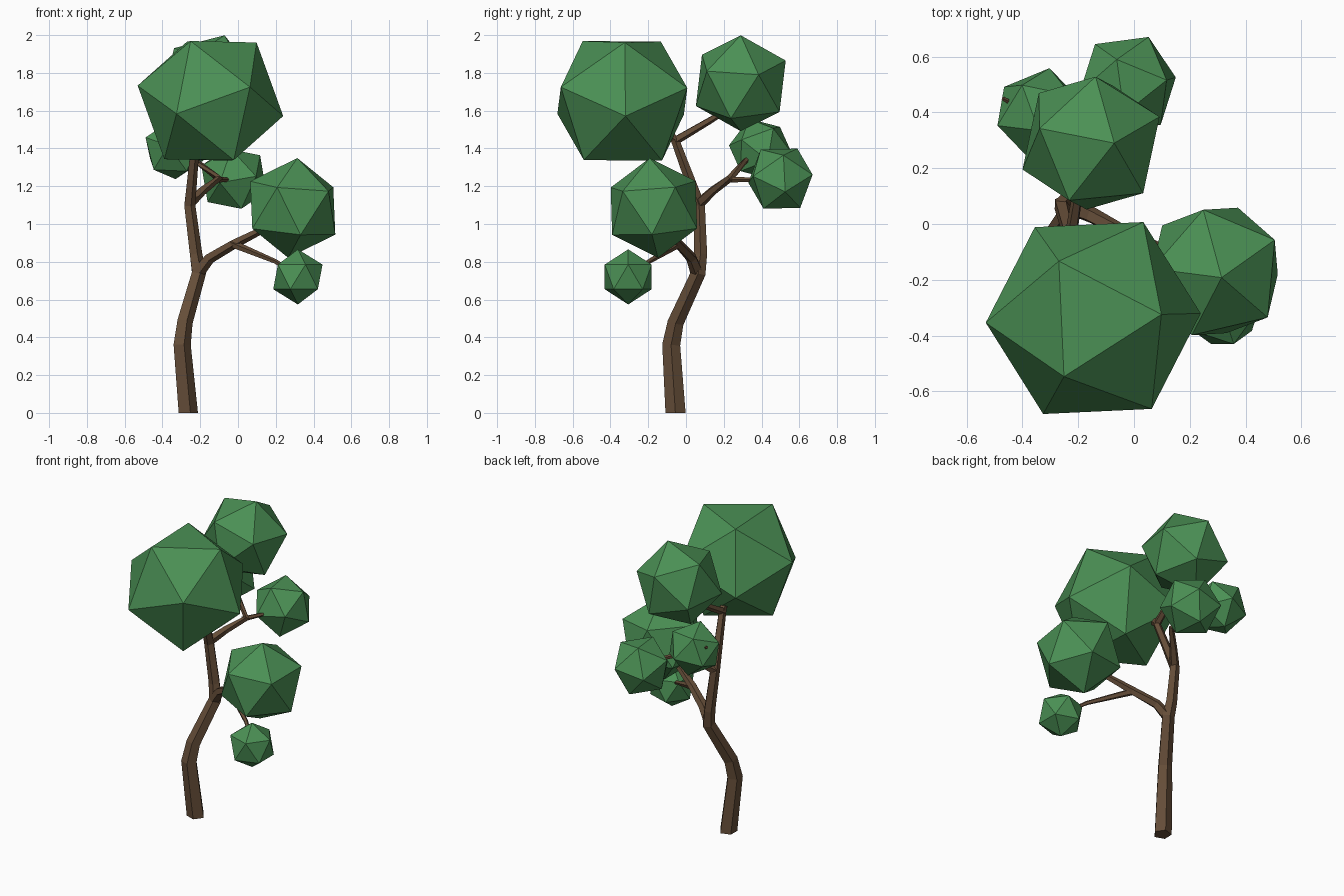
import bpy, bmesh, math
from mathutils import Vector, Matrix

if "Cube" in bpy.data.objects:
    bpy.data.objects.remove(bpy.data.objects["Cube"])


def material(name, rgb):
    m = bpy.data.materials.new(name)
    m.diffuse_color = (*rgb, 1)
    m.use_nodes = True
    m.node_tree.nodes["Principled BSDF"].inputs["Base Color"].default_value = m.diffuse_color
    return m


BARK = material("bark", (0.13, 0.075, 0.04))
LEAF = material("leaf", (0.07, 0.28, 0.09))


def finish(bm, name, mat):
    bmesh.ops.recalc_face_normals(bm, faces=bm.faces)
    me = bpy.data.meshes.new(name)
    bm.to_mesh(me)
    bm.free()
    me.materials.append(mat)
    ob = bpy.data.objects.new(name, me)
    bpy.context.collection.objects.link(ob)
    return ob


def limb(name, path, sides=5):
    """Tapered faceted tube through (x, y, z, radius) points."""
    bm = bmesh.new()
    pts = [Vector(p[:3]) for p in path]
    rings = []
    for i, p in enumerate(pts):
        t = Vector()
        if i > 0:
            t += (p - pts[i - 1]).normalized()
        if i < len(pts) - 1:
            t += (pts[i + 1] - p).normalized()
        if i == 0 and p.z == 0:
            t = Vector((0, 0, 1))
        t.normalize()
        u = (Vector((0.3, -1, 0)) - t * t.dot(Vector((0.3, -1, 0)))).normalized()
        v = t.cross(u)
        rings.append([bm.verts.new(p + path[i][3] * (u * math.cos(a) + v * math.sin(a)))
                      for a in (2 * math.pi * k / sides for k in range(sides))])
    for a, b in zip(rings, rings[1:]):
        for k in range(sides):
            n = (k + 1) % sides
            bm.faces.new((a[k], a[n], b[n], b[k]))
    bm.faces.new(rings[0])
    bm.faces.new(rings[-1])
    return finish(bm, name, BARK)


def frame(a, b):
    x = a.normalized()
    z = a.cross(b).normalized()
    return Matrix((x, z.cross(x), z)).transposed()


def foliage(name, centre, radius, a, b):
    """Icosahedron turned so two neighbouring corners point along a and b."""
    bm = bmesh.new()
    bmesh.ops.create_icosphere(bm, subdivisions=1, radius=radius)
    bm.verts.ensure_lookup_table()
    v0 = bm.verts[0]
    v1 = v0.link_edges[0].other_vert(v0)
    rot = frame(Vector(a), Vector(b)) @ frame(v0.co, v1.co).transposed()
    bmesh.ops.transform(bm, matrix=Matrix.Translation(centre) @ rot.to_4x4(), verts=bm.verts)
    return finish(bm, name, LEAF)


# Trunk and branches
limb("trunk", [(-.268, -.055, 0, .056), (-.3, -.078, .36, .05), (-.285, -.055, .48, .045),
               (-.21, .065, .74, .041), (-.225, .078, .84, .036), (-.258, .07, 1.1, .032),
               (-.225, -.06, 1.45, .024), (-.17, -.25, 1.6, .015)])
limb("top_back_branch", [(-.228, -.06, 1.44, .024), (-.2, .12, 1.545, .019), (-.15, .29, 1.65, .012)])
limb("right_branch", [(-.215, .06, .74, .036), (-.15, .03, .82, .03), (-.02, -.04, .895, .026),
                      (.12, -.1, .965, .02), (.28, -.17, 1.05, .012)])
limb("right_low_branch", [(-.03, -.04, .895, .022), (.2, -.2, .8, .013), (.31, -.3, .73, .009)])
limb("back_branch", [(-.258, .07, 1.11, .03), (-.19, .14, 1.175, .024), (-.1, .23, 1.24, .02),
                     (-.22, .31, 1.33, .015), (-.47, .45, 1.46, .008)])
limb("back_right_branch", [(-.12, .22, 1.235, .017), (-.06, .34, 1.235, .012), (-.02, .5, 1.23, .008)])

# Foliage clumps
foliage("foliage_large", (-.146, -.337, 1.652), .394, (.245, .013, .31), (-.105, -.207, .31))
foliage("foliage_right", (.29, -.17, 1.085), .266, (.024, -.022, .264), (-.2245, .01, .14))
foliage("foliage_right_low", (.317, -.306, .72), .146, (0, 0, .144), (.13, 0, .065))
foliage("foliage_back_top", (-.154, .29, 1.745), .267, (.083, 0, .253), (.014, .243, .115))
foliage("foliage_back_right", (-.022, .5, 1.24), .187, (-.04, .09, .16), (.072, .175, .03))
foliage("foliage_back_left", (-.336, .393, 1.397), .17, (-.153, -.04, .061), (-.124, .111, -.06))
